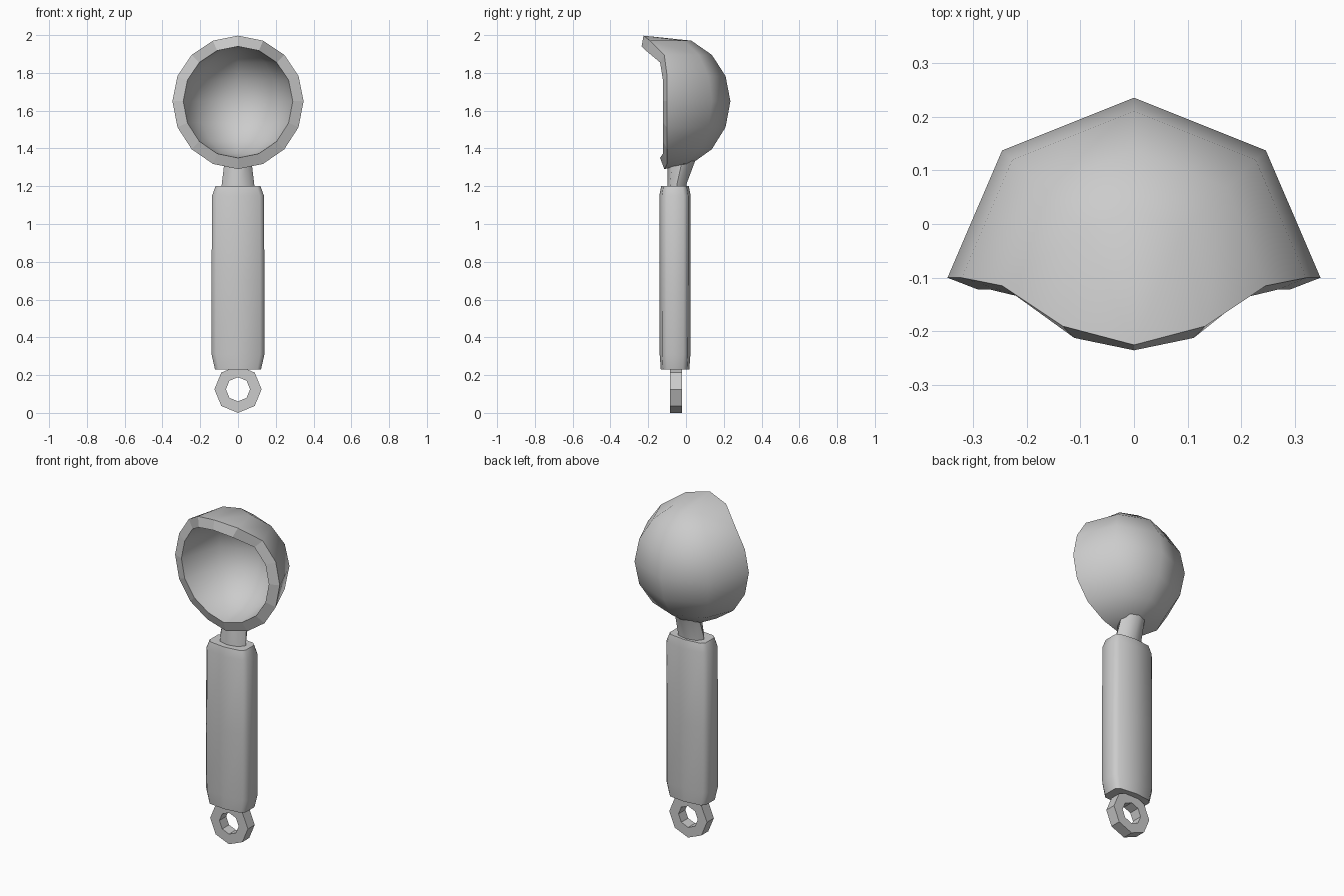
import bpy, bmesh, math

if "Cube" in bpy.data.objects:
    bpy.data.objects.remove(bpy.data.objects["Cube"])

metal = bpy.data.materials.new("grey metal")
metal.diffuse_color = (0.6, 0.6, 0.6, 1)
metal.use_nodes = True
metal.node_tree.nodes["Principled BSDF"].inputs["Base Color"].default_value = metal.diffuse_color


def finish(name, bm, sharp_angle=50, flat=()):
    """Turn a bmesh into an object, smooth below the given edge angle."""
    bmesh.ops.remove_doubles(bm, verts=bm.verts, dist=1e-5)
    bmesh.ops.recalc_face_normals(bm, faces=bm.faces)
    for f in bm.faces:
        f.smooth = f not in flat
    for e in bm.edges:
        e.smooth = e.calc_face_angle(0) < math.radians(sharp_angle)
    me = bpy.data.meshes.new(name)
    bm.to_mesh(me)
    bm.free()
    me.materials.append(metal)
    ob = bpy.data.objects.new(name, me)
    bpy.context.collection.objects.link(ob)
    return ob


def loft(bm, rings, caps=True):
    """Join closed rings of points one after another."""
    vs = [[bm.verts.new(p) for p in r] for r in rings]
    n = len(vs[0])
    for a, b in zip(vs, vs[1:]):
        for i in range(n):
            bm.faces.new((a[i], a[(i + 1) % n], b[(i + 1) % n], b[i]))
    if caps:
        bm.faces.new(vs[0])
        bm.faces.new(vs[-1])


# Bowl: half sphere with poles up and down, top lip drawn forward
LIP = [-0.125, -0.09, -0.015, 0, 0, 0, 0, 0, -0.015]


def shell(bm, rx, ry, rim):
    grid = []
    for i in range(9):
        t = math.pi * i / 8
        row = []
        for j in range(5):
            p = math.pi * j / 4
            x = rx * math.sin(t) * math.cos(p)
            y = -0.1 + ry * math.sin(t) * math.sin(p)
            z = 1.65 + rx * math.cos(t) * (1 if i < 5 else 1.035)
            if j in (0, 4) or i in (0, 8):
                y += LIP[i] + rim
            row.append((x, y, z))
        if i in (0, 8):
            v = bm.verts.new(row[0])
            grid.append([v] * 5)
        else:
            grid.append([bm.verts.new(p) for p in row])
    for a, b in zip(grid, grid[1:]):
        for j in range(4):
            quad = list(dict.fromkeys((a[j], a[j + 1], b[j + 1], b[j])))
            bm.faces.new(quad)
    return [r[0] for r in grid] + [r[4] for r in grid[7:0:-1]]


bm = bmesh.new()
outer = shell(bm, 0.347, 0.335, 0)
inner = shell(bm, 0.29, 0.31, -0.022)
inner[0].co.y = -0.235
rim = []
for i in range(16):
    k = (i + 1) % 16
    rim.append(bm.faces.new((outer[i], outer[k], inner[k], inner[i])))
finish("bowl", bm, 100, rim)

# Neck: octagonal stem leaning back into the underside of the bowl
bm = bmesh.new()
rings = []
for hw, hd, cy, z, slope in ((0.088, 0.05, -0.05, 1.17, 0), (0.086, 0.05, -0.048, 1.21, 0),
                             (0.072, 0.075, -0.022, 1.327, 0.25)):
    ring = []
    for i in range(8):
        a = math.pi * i / 4
        d = hd * math.sin(a)
        ring.append((hw * math.cos(a), cy + d, z + d * slope))
    rings.append(ring)
loft(bm, rings)
finish("neck", bm)

# Handle: rounded-rectangle grip with tapered ends
quarter = [(0.14, 0.045), (0.117, 0.07), (0, 0.083)]
section = quarter + [(-x, y) for x, y in quarter[1::-1]]
section += [(-x, -y) for x, y in quarter] + [(x, -y) for x, y in quarter[1::-1]]
section = list(dict.fromkeys(section))
bm = bmesh.new()
loft(bm, [[(x * sx, -0.058 + y * sy, z) for x, y in section]
          for sx, sy, z in ((0.87, 0.91, 0.23), (1, 0.98, 0.31), (1, 1, 0.7),
                            (0.98, 1, 1.15), (0.85, 0.88, 1.2))])
finish("handle", bm)

# Hanging loop: octagonal ring under the handle
bm = bmesh.new()
profile = [(0.125, -0.085), (0.125, -0.02), (0.064, -0.02), (0.064, -0.085)]
loft(bm, [[(r * math.cos(math.pi * i / 4), y, 0.125 + r * math.sin(math.pi * i / 4))
           for i in range(8)] for r, y in profile + profile[:1]], caps=False)
finish("hanging_loop", bm, 30)
